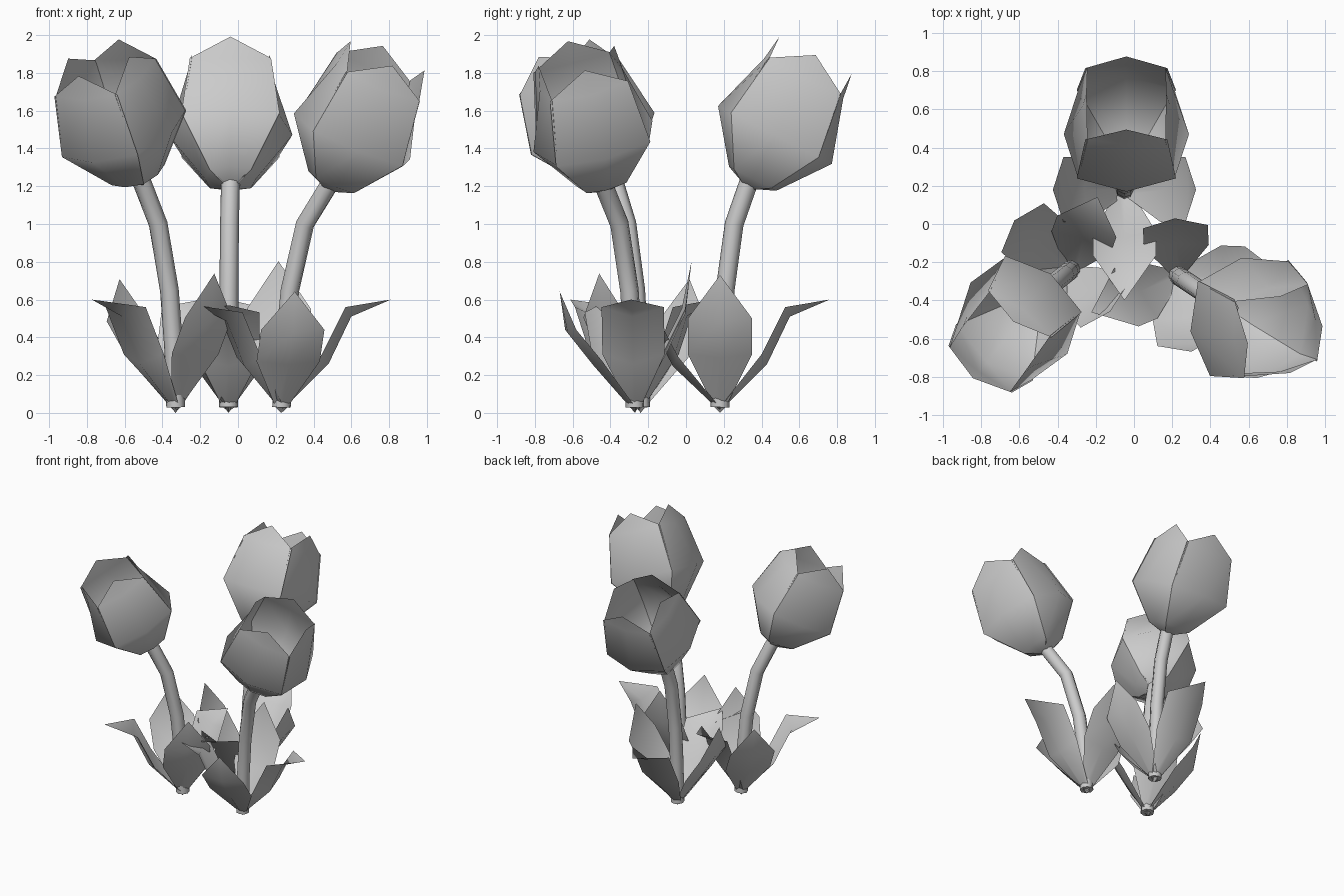
import bpy
from math import radians
from mathutils import Matrix, Vector

if "Cube" in bpy.data.objects:
    bpy.data.objects.remove(bpy.data.objects["Cube"])


def add_mesh(name, verts, faces, matrix, angle):
    me = bpy.data.meshes.new(name)
    me.from_pydata([matrix @ Vector(v) for v in verts], [], faces)
    ob = bpy.data.objects.new(name, me)
    bpy.context.collection.objects.link(ob)
    bpy.ops.object.select_all(action='DESELECT')
    ob.select_set(True)
    bpy.context.view_layer.objects.active = ob
    bpy.ops.object.shade_smooth_by_angle(angle=radians(angle))
    return ob


def sheet(rows, tip):
    """Three-column strip of rows (out_mid, z_mid, half_width, out_edge, z_edge) closed by a tip."""
    verts, faces = [], []
    for om, zm, w, oe, ze in rows:
        verts += [(oe, -w, ze), (om, 0, zm), (oe, w, ze)]
    for r in range(len(rows) - 1):
        for c in range(2):
            a = r * 3 + c
            faces.append((a, a + 1, a + 4, a + 3))
    verts.append((tip[0], 0, tip[1]))
    t, a = len(verts) - 1, len(verts) - 4
    faces += [(a, a + 1, t), (a + 1, a + 2, t)]
    return verts, faces


def rot(deg, axis='Z'):
    return Matrix.Rotation(radians(deg), 4, axis)


def flower_head(name, base, heading, tilt, spin, size):
    # four broad petals making a squarish cup, side pair tucked slightly inside
    place = (Matrix.Translation(base) @ rot(heading) @ rot(tilt, 'Y') @ rot(spin)
             @ Matrix.Scale(size, 4))
    verts, faces = [], []
    for k in range(4):
        s = 1.0 if k % 2 == 0 else 0.97
        rows = [(.02, 0, .03, .02, 0), (.14 * s, .05, .11, .11 * s, .05),
                (.338 * s, .31, .26, .26 * s, .31), (.235 * s, .645, .215, .21 * s, .66)]
        v, f = sheet(rows, (.215 * s, .785))
        n = len(verts)
        verts += [rot(90 * k) @ Vector(p) for p in v]
        faces += [tuple(i + n for i in q) for q in f]
    add_mesh(name, verts, faces, place, 85)


def stem(name, points):
    # eight-sided tube along a bent path
    cu = bpy.data.curves.new(name, 'CURVE')
    cu.dimensions = '3D'
    cu.bevel_depth = .05
    cu.bevel_resolution = 2
    cu.use_fill_caps = True
    sp = cu.splines.new('POLY')
    sp.points.add(len(points) - 1)
    for p, co in zip(sp.points, points):
        p.co = (*co, 1)
    sp.use_smooth = True
    ob = bpy.data.objects.new(name, cu)
    bpy.context.collection.objects.link(ob)


# leaf shapes: one arching outward, one standing upright
ARCHED = ([(.0, .01, .03, .0, .03), (.25, .26, .165, .22, .31), (.37, .51, .165, .345, .56)], (.58, .60))
UPRIGHT = ([(.0, .0, .03, .0, .03), (.21, .29, .17, .19, .31), (.335, .48, .17, .32, .50)], (.375, .73))

# name, ground point, head base, head heading, tilt, spin, size,
# leaves as (shape, heading, lean, height)
TULIPS = [
    ("left", (-.33, -.24), (-.515, -.385, 1.215), 231, 28, 3, .96,
     [(ARCHED, 220, 1, 1), (ARCHED, 70, .7, 1), (UPRIGHT, 139, 1.05, .97), (UPRIGHT, -47, .8, 1.01)]),
    ("back", (-.05, .18), (-.04, .33, 1.195), 90, 27, 0, 1,
     [(ARCHED, 90, 1, 1), (ARCHED, 270, 1, .95), (UPRIGHT, 0, 1, 1), (UPRIGHT, 180, 1, 1)]),
    ("right", (.23, -.27), (.48, -.435, 1.185), -25, 26, 35, 1,
     [(ARCHED, -2, 1, 1), (ARCHED, 203, .85, .95), (UPRIGHT, 93, .8, 1.1), (UPRIGHT, -80, 1.08, .88)]),
]

for name, ground, base, heading, tilt, spin, size, leaves in TULIPS:
    flower_head(name + "_flower", base, heading, tilt, spin, size)
    g, b = Vector((*ground, 0)), Vector(base)
    path = []
    for t, z in ((0, .03), (.06, .35), (.18, .65), (.5, 1.0), (.93, b.z - .01), (1.1, b.z + .06)):
        path.append((g.x + (b.x - g.x) * t, g.y + (b.y - g.y) * t, z))
    stem(name + "_stem", path)
    for k, (shape, leaf_heading, lean, height) in enumerate(leaves):
        add_mesh(f"{name}_leaf_{k + 1}", *sheet(*shape),
                 Matrix.Translation(g) @ rot(leaf_heading) @ Matrix.Diagonal((lean, 1, height, 1)), 60)
